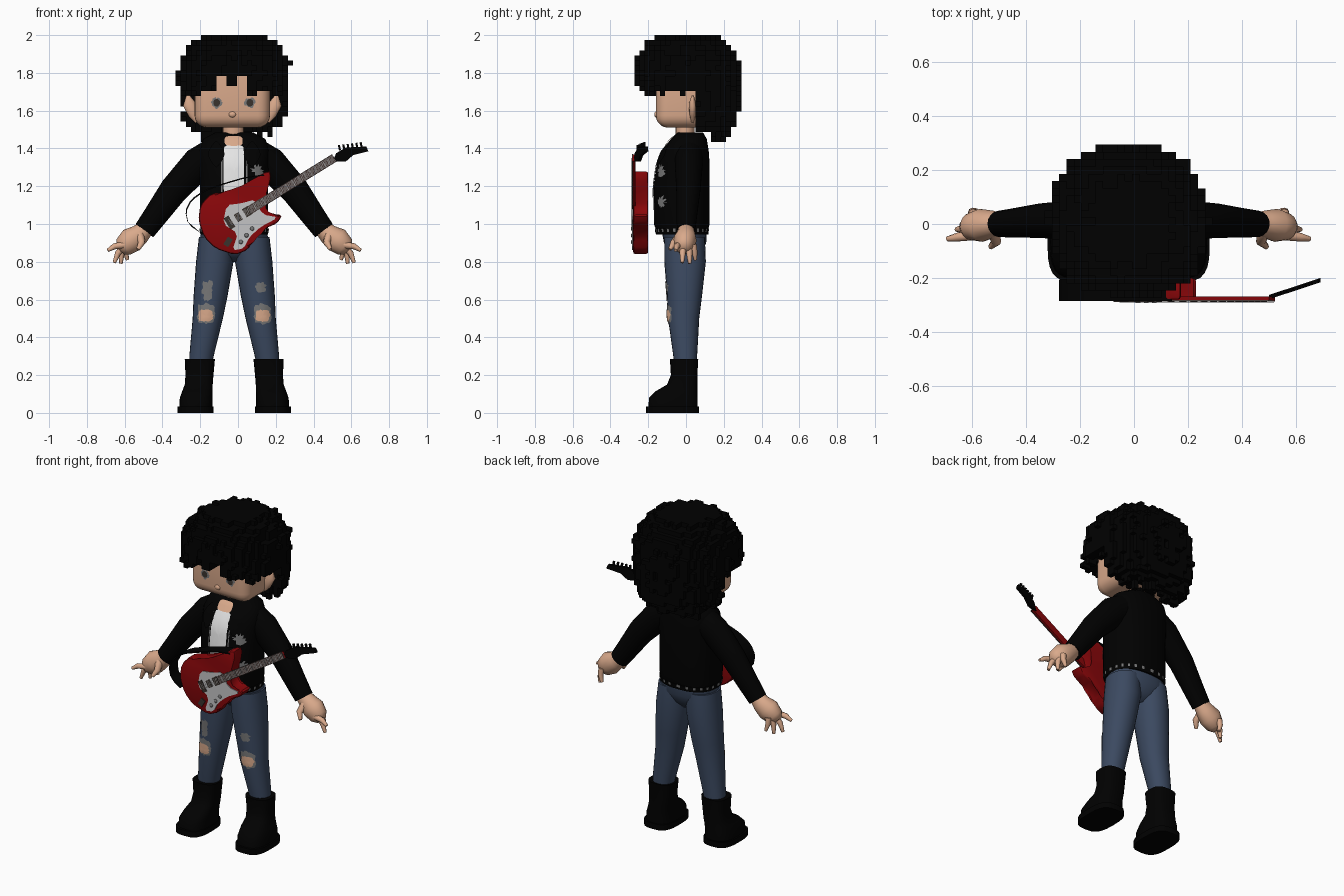
import bpy, bmesh, math, random
from mathutils import Vector, Matrix, noise
from mathutils.bvhtree import BVHTree

random.seed(4)
if "Cube" in bpy.data.objects:
    bpy.data.objects.remove(bpy.data.objects["Cube"])
CX = -0.02  # body mirror plane


def material(name, r, g, b):
    m = bpy.data.materials.new(name)
    m.use_nodes = True
    m.diffuse_color = (r, g, b, 1)
    m.node_tree.nodes["Principled BSDF"].inputs["Base Color"].default_value = (r, g, b, 1)
    return m


BLACK = material("soft black", .0002, .0002, .0002)
SKIN = material("skin", .7, .4, .26)
DENIM = material("denim blue", .044, .067, .118)
RED = material("guitar red", .25, .002, .003)
WHITE = material("shirt white", .78, .78, .78)
PALE = material("pale grey", .55, .55, .56)
GREY = material("frayed grey", .19, .19, .19)
WOOD = material("fretboard brown", .07, .048, .043)
DARK = material("dark brown grey", .04, .032, .027)


def finish(name, bm, mats, angle=40, recalc=True):
    if recalc:
        bmesh.ops.recalc_face_normals(bm, faces=bm.faces)
    me = bpy.data.meshes.new(name)
    bm.to_mesh(me)
    bm.free()
    ob = bpy.data.objects.new(name, me)
    bpy.context.collection.objects.link(ob)
    for m in mats:
        me.materials.append(m)
    if angle:
        bpy.ops.object.select_all(action='DESELECT')
        ob.select_set(True)
        bpy.context.view_layer.objects.active = ob
        bpy.ops.object.shade_smooth_by_angle(angle=math.radians(angle))
    return ob


def skin_rings(bm, rings):
    """Bridge point rings and cap both ends."""
    vs = [[bm.verts.new(p) for p in r] for r in rings]
    n = len(vs[0])
    for a, b in zip(vs, vs[1:]):
        for i in range(n):
            bm.faces.new((a[i], a[(i + 1) % n], b[(i + 1) % n], b[i]))
    bm.faces.new(vs[0])
    bm.faces.new(vs[-1])


def loft(name, rings, mats, n=28, p=2.4, angle=50):
    """Horizontal superellipse sections: centre x, z, half width, front y, back y."""
    def pt(r, i):
        cx, z, rx, y0, y1 = r
        t = 2 * math.pi * i / n
        c, s = (math.copysign(abs(v) ** (2 / p), v) for v in (math.cos(t), math.sin(t)))
        return (cx + rx * c, (y0 + y1) / 2 + (y1 - y0) / 2 * s, z)
    bm = bmesh.new()
    skin_rings(bm, [[pt(r, i) for i in range(n)] for r in rings])
    return finish(name, bm, mats, angle)


def tube(name, pts, radii, mat, n=14, flat=1.0):
    """Round sections swept along a path; flat scales the depth."""
    pts = [Vector(p) for p in pts]
    bm, rings = bmesh.new(), []
    for k, p in enumerate(pts):
        t = (pts[min(k + 1, len(pts) - 1)] - pts[max(k - 1, 0)]).normalized()
        a = t.cross(Vector((0, 1, 0))).normalized()
        b = t.cross(a)
        rings.append([p + radii[k] * (math.cos(w) * a + flat * math.sin(w) * b)
                      for w in (2 * math.pi * i / n for i in range(n))])
    skin_rings(bm, rings)
    return finish(name, bm, [mat], 60)


def prism(name, outline, y0, y1, mat, bevel=0.0, tilt=0.0):
    """Front outline extruded in depth, optionally leaning back along x."""
    bm = bmesh.new()
    skin_rings(bm, [[(x, y + tilt * (x - outline[0][0]), z) for x, z in outline] for y in (y0, y1)])
    if bevel:
        rims = [e for e in bm.edges if any(len(f.verts) > 4 for f in e.link_faces)]
        bmesh.ops.bevel(bm, geom=rims, offset=bevel, segments=2, affect='EDGES', profile=.5)
    return finish(name, bm, [mat], 40)


def bar(name, a, b, w, y0, y1, mat):
    a, b = Vector(a), Vector(b)
    d = (b - a).normalized() * w / 2
    o = Vector((-d.y, d.x))
    return prism(name, [tuple(v) for v in (a + o, b + o, b - o, a - o)], y0, y1, mat)


def rounded(pts):
    out = []
    for (ax, az), (bx, bz) in zip(pts, pts[1:] + pts[:1]):
        out += [(ax * .8 + bx * .2, az * .8 + bz * .2), (ax * .2 + bx * .8, az * .2 + bz * .8)]
    return out


def ball(name, loc, size, mat):
    bm = bmesh.new()
    bmesh.ops.create_uvsphere(bm, u_segments=16, v_segments=10, radius=1,
                              matrix=Matrix.LocRotScale(Vector(loc), None, Vector(size)))
    return finish(name, bm, [mat], 60)


def patch(name, target, x, z, rx, rz, mat, rag=0.0, p=2.0, lift=.004, n=24):
    """Thin painted plate laid on the front surface of a part."""
    me = target.data
    tree = BVHTree.FromPolygons([v.co for v in me.vertices], [f.vertices for f in me.polygons])
    edge = [1 - random.random() * rag for _ in range(n)]
    bm, rings = bmesh.new(), []
    for k in (.1, .4, .7, 1):
        ring = []
        for i in range(n):
            c, s = math.cos(2 * math.pi * i / n), math.sin(2 * math.pi * i / n)
            f = k * edge[i] / (abs(c) ** p + abs(s) ** p) ** (1 / p)
            q = Vector((x + rx * c * f, -1, z + rz * s * f))
            hit = tree.ray_cast(q, Vector((0, 1, 0)))[0] or Vector((q.x, 0, q.z))
            ring.append((hit.x, hit.y - lift, hit.z))
        rings.append(ring)
    vs = [[bm.verts.new(q) for q in r] for r in rings]
    bm.faces.new(vs[0])
    for a, b in zip(vs, vs[1:]):
        for i in range(n):
            bm.faces.new((a[i], a[(i + 1) % n], b[(i + 1) % n], b[i]))
    for f in bm.faces:
        f.normal_update()
        if f.normal.y > 0:
            f.normal_flip()
    return finish(name, bm, [mat], 60, False)


# Head, ears, nose, eyes
bm = bmesh.new()
bmesh.ops.create_cube(bm, size=1, matrix=Matrix.LocRotScale(Vector((-.03, -.01, 1.69)), None, Vector((.4, .3, .36))))
bmesh.ops.bevel(bm, geom=bm.edges[:], offset=.065, segments=5, affect='EDGES', profile=.5)
head = finish("head", bm, [SKIN], 60)
ball("nose", (-.03, -.156, 1.58), (.02, .012, .016), SKIN)
for s, side in ((1, "left"), (-1, "right")):
    tube(side + "_ear", [(-.03 + s * d, .035, z) for d, z in ((.185, 1.54), (.205, 1.58), (.228, 1.635), (.235, 1.68))],
         (.012, .028, .034, .01), SKIN, 12, .6)
    ex = -.025 + s * .088
    patch(side + "_eye", head, ex, 1.642, .033, .033, GREY, .35)
    patch(side + "_pupil", head, ex, 1.642, .018, .02, DARK, 0, 2, .007)
loft("neck", [(-.025, z, .056, -.055, .045) for z in (1.4, 1.47, 1.54)], [SKIN], 20, 2)

# Blocky curly hair: cells inside a rounded volume, only outer faces kept
CELL = .027
cells = set()
for i in range(-12, 13):
    for j in range(-10, 11):
        x, y = CX + i * CELL, .01 + j * CELL
        floor = 1.685 + random.random() * .045 if y < .05 else (1.48 if y < .13 else 1.42) + random.random() * .08
        if y < -.1 and -.11 < x < .06:  # parted fringe
            floor = 1.73 if -.065 < x < -.01 else 1.79
        for k in range(24):
            z = 1.987 - k * CELL
            dz = (z - 1.76) / .255 if z > 1.76 else (1.76 - z) / .39
            d = abs((x - CX) / .29) ** 2.3 + abs((y - .01) / .28) ** 2.3 + dz ** 2.8
            curl = .16 * noise.noise(Vector((x, y, z)) * 17) + random.uniform(-.07, .05)
            if z > floor and d < 1 + curl:
                cells.add((i, j, -k))
bm = bmesh.new()
for c in sorted(cells):
    mid = Vector((CX + c[0] * CELL, .01 + c[1] * CELL, 1.987 + c[2] * CELL))
    for ax in range(3):
        for sg in (-1, 1):
            nb = list(c)
            nb[ax] += sg
            if tuple(nb) in cells:
                continue
            quad = []
            for u, v in ((-1, -1), (1, -1), (1, 1), (-1, 1)):
                o = [0, 0, 0]
                o[ax], o[(ax + 1) % 3], o[(ax + 2) % 3] = sg, u, v
                quad.append(bm.verts.new(mid + Vector(o) * CELL / 2))
            bm.faces.new(quad if sg > 0 else quad[::-1])
finish("hair", bm, [BLACK], 0, False)

# Jacket, shirt and studded hem
jacket = loft("jacket", [(CX, z, rx, a, b) for z, rx, a, b in (
    (.96, .175, -.155, .115), (1.0, .18, -.17, .125), (1.2, .18, -.172, .125), (1.32, .185, -.155, .125),
    (1.39, .187, -.125, .12), (1.45, .165, -.08, .11), (1.485, .1, -.045, .09))], [BLACK], 32)
patch("shirt", jacket, -.022, 1.28, .055, .14, WHITE, 0, 8, .005)
patch("bare_collar", jacket, -.023, 1.44, .048, .026, SKIN, 0, 4, .007)
for s, side in ((1, "left"), (-1, "right")):
    patch(side + "_lapel", jacket, CX + s * .095, 1.37, .045, .07, BLACK, 0, 1.3, .009)
    patch(side + "_zipper", jacket, CX + s * .066, 1.2, .003, .2, GREY, 0, 6)
patch("chest_badge", jacket, .1, 1.285, .045, .04, GREY, .7)
patch("pocket_trim", jacket, .12, 1.12, .03, .035, GREY, .7)
hem = loft("studded_hem", [(CX, .945, .178, -.158, .118), (CX, .958, .182, -.163, .12), (CX, .975, .184, -.165, .122)],
           [BLACK, GREY], 72)
for f in hem.data.polygons:
    f.material_index = int(len(f.vertices) == 4 and f.center.z > .958 and f.index % 3 == 0)

# Trousers
loft("hips", [(CX, z, rx, a, b) for z, rx, a, b in (
    (.8, .05, -.04, .04), (.84, .11, -.085, .08), (.9, .18, -.117, .107), (.975, .175, -.13, .11))], [DENIM])
FINGERS = ((.67, -.055, .86), (.635, -.02, .795), (.6, .02, .79), (.565, .05, .81))
for s, side in ((1, "left"), (-1, "right")):
    def at(d, y, z):
        return (CX + s * d, y, z)
    leg = loft(side + "_trouser_leg", [(CX + s * d, z, rx, a, b) for z, d, rx, a, b in (
        (.25, .18, .06, -.06, .055), (.32, .17, .066, -.07, .06), (.5, .14, .08, -.095, .07),
        (.62, .125, .09, -.1, .085), (.8, .103, .099, -.115, .105), (.93, .095, .092, -.115, .1))], [DENIM], 24, 2.1)
    # ripped knees
    patch(side + "_knee_fray", leg, CX + s * .15, .525, .05, .06, GREY, .25, 4)
    patch(side + "_bare_knee", leg, CX + s * .15, .515, .042, .034, SKIN, .2, 4, .007)
    tall = s < 0
    patch(side + "_thigh_rip", leg, CX + s * .14, .65 if tall else .665, .033, .065 if tall else .03, GREY, .4, 4)
    # boots
    loft(side + "_boot", [(CX + s * d, z, rx, a, b) for z, d, rx, a, b in (
        (.03, .203, .088, -.2, .062), (.08, .202, .086, -.195, .062), (.115, .195, .08, -.16, .06),
        (.15, .188, .074, -.1, .06), (.2, .184, .074, -.08, .06), (.285, .182, .08, -.085, .065))], [BLACK], 24, 2.8)
    loft(side + "_boot_sole", [(CX + s * .205, z, .095, -.212, .07) for z in (0, .035)], [BLACK], 24, 3)
    # sleeve and hand
    tube(side + "_sleeve", [at(.1, .015, 1.37), at(.19, .015, 1.32), at(.32, .012, 1.18), at(.42, .004, 1.04),
                            at(.475, 0, .965)], (.09, .088, .076, .064, .058), BLACK, 18, .85)
    tube(side + "_palm", [at(.46, 0, .985), at(.5, 0, .945), at(.545, -.005, .915), at(.585, -.01, .88),
                          at(.605, -.01, .86)], (.042, .055, .068, .055, .03), SKIN, 16, .9)
    for k, tip in enumerate(FINGERS):
        base = Vector((.575, tip[1] * .75, .89))
        mid = base.lerp(Vector(tip), .55) + Vector((.008, 0, .008))
        tube(f"{side}_finger_{k + 1}", [at(*base), at(*mid), at(*tip)], (.019, .016, .009), SKIN, 8)
    tube(side + "_thumb", [at(.5, -.03, .94), at(.49, -.065, .9), at(.51, -.085, .865)], (.024, .019, .01), SKIN, 8)

# Guitar body and fittings
BODY = [(.168, 1.288), (.04, 1.215), (-.05, 1.16), (-.14, 1.165), (-.2, 1.1), (-.21, 1.02), (-.18, .93), (-.12, .87),
        (-.015, .835), (.055, .865), (.08, .925), (.13, .97), (.21, 1.005), (.235, 1.05), (.16, 1.045), (.13, 1.09),
        (.155, 1.18), (.175, 1.24)]
GUARD = [(-.06, 1.1), (.02, 1.11), (.09, 1.13), (.13, 1.05), (.215, 1.035), (.12, .985), (.06, .93), (.03, .87),
         (-.03, .86), (0, .95), (-.08, 1.0)]
prism("guitar_body", rounded(BODY), -.28, -.2, RED, .012)
prism("pickguard", rounded(GUARD), -.285, -.279, PALE)
start, end = Vector((.04, 1.06)), Vector((.51, 1.35))
along = (end - start).normalized()
across = Vector((-along.y, along.x))
bar("guitar_neck", start, end, .04, -.282, -.268, RED)
bar("fretboard", start, end, .046, -.287, -.281, WOOD)
for k in range(14):
    p = start + along * (.54 * (1 - .93 ** k) / .64)
    bar(f"fret_{k + 1}", p - across * .022, p + across * .022, .004, -.288, -.286, GREY)
for k, (t, w) in enumerate(((.01, .05), (-.045, .045), (-.1, .07))):
    p = start + along * t
    bar(f"pickup_{k + 1}", p - across * w / 2, p + across * w / 2, .03 if k else .035, -.289, -.283, DARK)
for k in range(3):
    ball(f"control_knob_{k + 1}", (.075 - k * .03, -.286, .975 - k * .035), (.011, .006, .011), GREY)
bar("jack_plate", (-.065, .885), (-.04, .925), .03, -.285, -.279, DARK)
for k in range(6):
    o = across * (k - 2.5) * .006
    bar(f"string_{k + 1}", start - along * .1 + o, end + o, .0012, -.2915, -.2905, PALE)

# Headstock and tuning pegs
HEADSTOCK = [(.5, 1.33), (.57, 1.33), (.61, 1.365), (.69, 1.385), (.68, 1.41), (.57, 1.405), (.52, 1.375)]
prism("headstock", HEADSTOCK, -.278, -.262, BLACK, 0, .33)
for k in range(6):
    x = .54 + k * .023
    y = -.275 + (x - .5) * .33
    bar(f"tuning_peg_{k + 1}", (x, 1.39 + k * .003), (x - .006, 1.418 + k * .003), .011, y, y + .01, BLACK)

# Strap: a ribbon edge-on to the front, looping round the right side
STRAP = [(.16, 1.265), (.04, 1.25), (-.08, 1.215), (-.18, 1.18), (-.25, 1.13), (-.28, 1.07), (-.265, 1.0), (-.19, .95)]
path = rounded(STRAP)[:-2]
prism("guitar_strap", path + [(x + .005, z - .006) for x, z in reversed(path)], -.285, -.205, BLACK)
